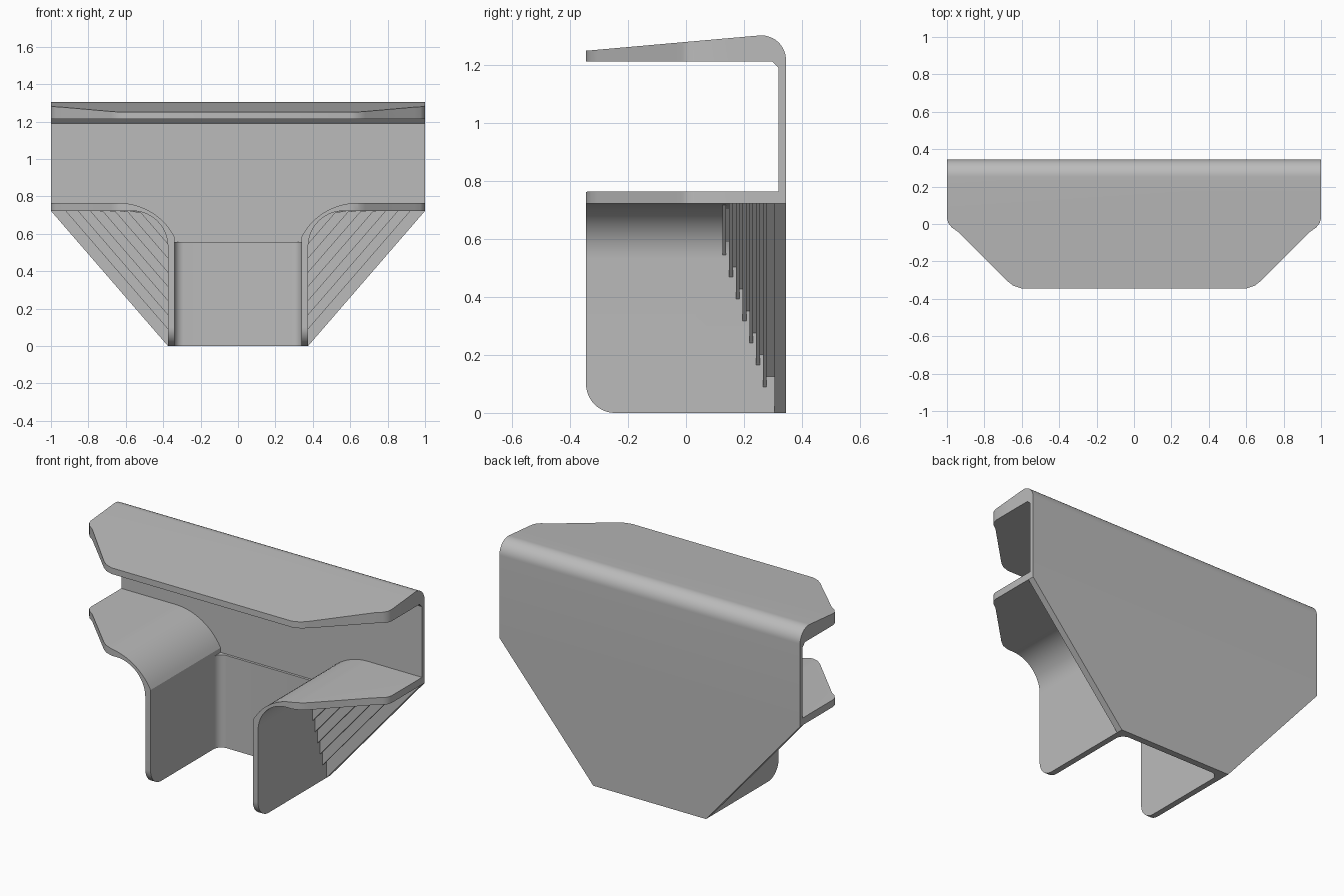
import bpy, bmesh
from math import sin, cos, radians, sqrt

cube = bpy.data.objects.get("Cube")
if cube:
    bpy.data.objects.remove(cube)

grey = bpy.data.materials.new("plain grey")
grey.use_nodes = True
grey.diffuse_color = (0.5, 0.5, 0.5, 1)
grey.node_tree.nodes["Principled BSDF"].inputs["Base Color"].default_value = (0.5, 0.5, 0.5, 1)


def arc(cx, cy, r, start, end, n=14):
    angles = [radians(start + (end - start) * i / n) for i in range(n + 1)]
    return [(cx + r * cos(a), cy + r * sin(a)) for a in angles]


def prism(name, outline, axis, low, high):
    """Extrude a 2D outline along one axis."""
    place = {"x": lambda p, d: (d, p[0], p[1]),
             "y": lambda p, d: (p[0], d, p[1]),
             "z": lambda p, d: (p[0], p[1], d)}[axis]
    bm = bmesh.new()
    rings = [[bm.verts.new(place(p, d)) for p in outline] for d in (low, high)]
    for ring in rings:
        bm.faces.new(ring)
    n = len(outline)
    for i in range(n):
        j = (i + 1) % n
        bm.faces.new((rings[0][i], rings[0][j], rings[1][j], rings[1][i]))
    bmesh.ops.recalc_face_normals(bm, faces=bm.faces)
    mesh = bpy.data.meshes.new(name)
    bm.to_mesh(mesh)
    bm.free()
    mesh.materials.append(grey)
    obj = bpy.data.objects.new(name, mesh)
    bpy.context.collection.objects.link(obj)
    return obj


def select(obj):
    bpy.ops.object.select_all(action="DESELECT")
    obj.select_set(True)
    bpy.context.view_layer.objects.active = obj


def keep_inside(obj, cutter):
    mod = obj.modifiers.new("trim", "BOOLEAN")
    mod.operation = "INTERSECT"
    mod.solver = "EXACT"
    mod.object = cutter
    select(obj)
    bpy.ops.object.modifier_apply(modifier=mod.name)


def mirror(obj):
    obj.modifiers.new("other side", "MIRROR").use_clip = False


def smooth(obj):
    select(obj)
    bpy.ops.object.shade_smooth_by_angle(angle=radians(25))


BACK, FRONT, SHELF = 0.345, -0.345, 0.722

# Trimming shapes: plan outline with angled front corners, and rounded leg toe
half = [(1, 0.4), (1, 0.03), (0.993, 0.005), (0.975, -0.018), (0.94, -0.043),
        (0.68, -0.303), (0.645, -0.33), (0.6, FRONT)]
plan = prism("plan_cutter", half + [(-x, y) for x, y in reversed(half)], "z", -0.5, 2)
toe = prism("toe_cutter", arc(FRONT + 0.1, 0.1, 0.1, 180, 270) + [(0.4, 0), (0.4, 2), (FRONT, 2)],
            "x", -2, 2)

# Top flange and upper back as one bent profile
bend = arc(0.26, 1.218, 0.085, 95, 0)
channel = [(FRONT, 1.25)] + bend + [(BACK, SHELF), (0.32, SHELF), (0.32, 1.19),
                                    (0.298, 1.213), (FRONT, 1.213)]
top_flange = prism("top_flange_and_back", channel, "x", -1, 1)
keep_inside(top_flange, plan)
smooth(top_flange)

# Tapered lower back plate
prism("lower_back_plate", [(-1, SHELF), (-0.375, 0), (0.375, 0), (1, SHELF)], "y", 0.32, BACK)

# Thicker panel between the legs, filleted into them
fillet = arc(0.29, 0.255, 0.05, 0, 90, 8)
panel = [(0.35, 0.33), (0.35, 0.255)] + fillet
panel += [(-x, y) for x, y in reversed(panel)]
prism_panel = prism("centre_panel", panel, "z", 0, 0.557)
smooth(prism_panel)

# Shelf curving down into a leg, mirrored
outer = arc(0.64, 0.425, 0.34, 90, 152)
inner = arc(0.565, 0.532, 0.19, 180, 90)
shelf = [(1, 0.765)] + outer + [(0.34, 0), (0.375, 0)] + inner + [(1, SHELF)]
leg = prism("curved_shelf_and_leg", shelf, "y", -0.4, 0.33)
keep_inside(leg, plan)
keep_inside(leg, toe)
mirror(leg)
smooth(leg)

# Stepped gusset in the corner behind each leg
SLOPE = SHELF / 0.625
corner = [(0.49, 0.712), (0.425, 0.67), (0.385, 0.61), (0.36, 0.54)]


def gusset(name, foot, low, high):
    tip = 0.375 + (SHELF - foot) / SLOPE
    mirror(prism(name, [(tip, SHELF)] + corner + [(0.36, foot), (0.375, foot)], "y", low, high))


gusset("gusset_base", 0, 0.305, 0.33)
for k in range(7):
    y, foot = 0.265 - 0.0233 * k, 0.09 + 0.0757 * k
    gusset(f"gusset_rib_{k + 1}", foot, y, y + 0.0135)
    gusset(f"gusset_groove_{k + 1}", foot + 0.035, y + 0.0135, y + (0.0233 if k else 0.041))

for cutter in (plan, toe):
    bpy.data.objects.remove(cutter)
